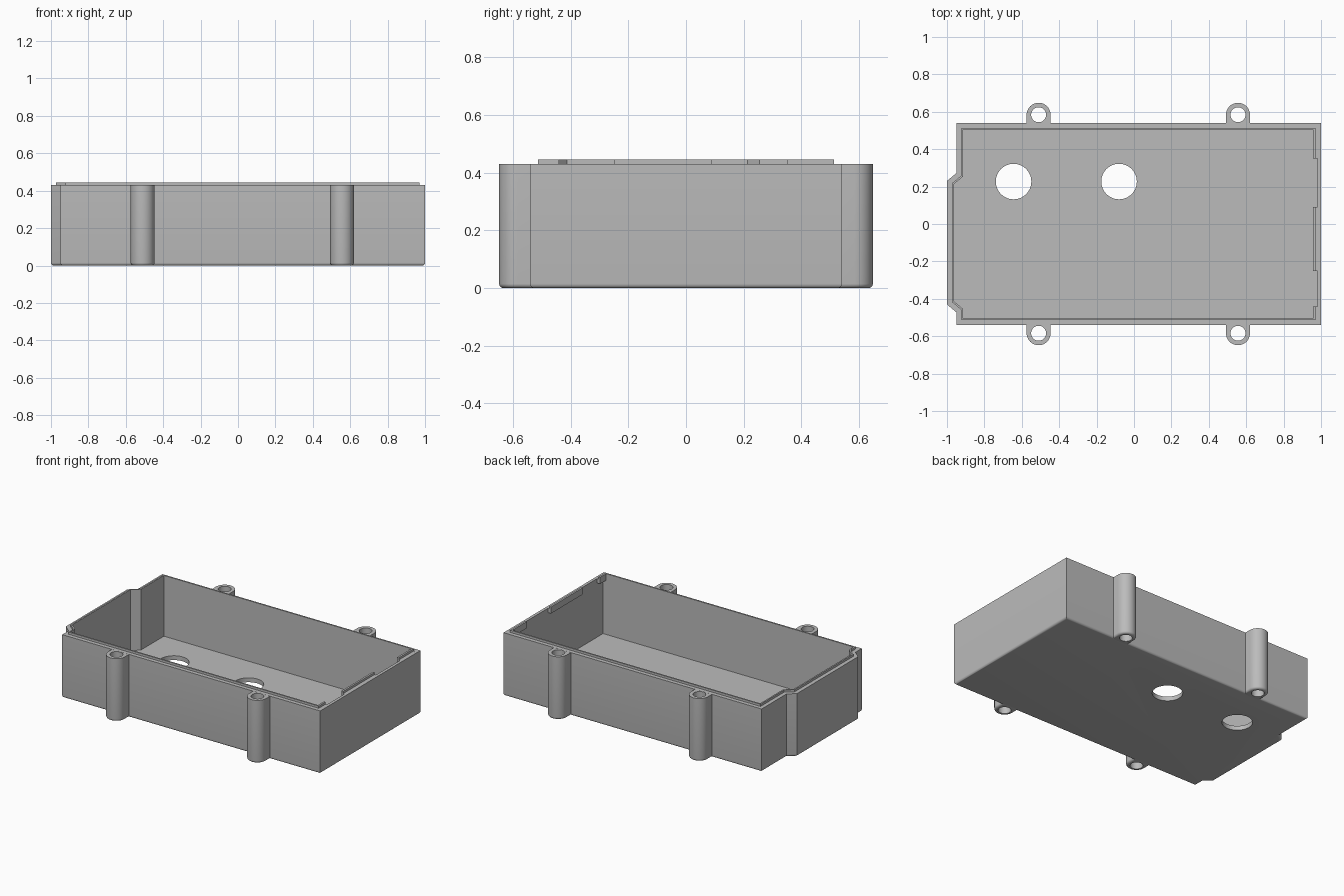
import bpy, bmesh, math
from mathutils import Vector

if "Cube" in bpy.data.objects:
    bpy.data.objects.remove(bpy.data.objects["Cube"])

GREY = bpy.data.materials.new("plain grey")
GREY.diffuse_color = (0.5, 0.5, 0.5, 1)
GREY.use_nodes = True
GREY.node_tree.nodes["Principled BSDF"].inputs["Base Color"].default_value = GREY.diffuse_color
RIM, TOP, FLOOR, FILLET = 0.43, 0.445, 0.03, 0.015


def finish(name, bm):
    bmesh.ops.recalc_face_normals(bm, faces=bm.faces)
    mesh = bpy.data.meshes.new(name)
    bm.to_mesh(mesh)
    bm.free()
    mesh.materials.append(GREY)
    ob = bpy.data.objects.new(name, mesh)
    bpy.context.collection.objects.link(ob)
    return ob


def inset(poly, dists):
    """Move each edge of a counter-clockwise outline inwards, with mitred corners."""
    n = len(poly)
    if not isinstance(dists, list):
        dists = [dists] * n
    out = []
    for i in range(n):
        p, q, r = (Vector(poly[(i + k) % n]) for k in (-1, 0, 1))
        a, b = (q - p).normalized(), (r - q).normalized()
        na, nb = Vector((-a.y, a.x)), Vector((-b.y, b.x))
        da, db = dists[i - 1], dists[i]
        det = na.x * nb.y - na.y * nb.x
        if abs(det) < 1e-6:
            out.append(q + na * da)
        else:
            out.append(q + Vector((da * nb.y - db * na.y, db * na.x - da * nb.x)) / det)
    return out


def stack(name, loops):
    """Skin a list of (outline, z) loops and cap both ends."""
    bm = bmesh.new()
    rings = [[bm.verts.new((p[0], p[1], z)) for p in poly] for poly, z in loops]
    for a, b in zip(rings, rings[1:]):
        for i in range(len(a)):
            j = (i + 1) % len(a)
            bm.faces.new((a[i], a[j], b[j], b[i]))
    bm.faces.new(rings[0][::-1])
    bm.faces.new(rings[-1])
    return finish(name, bm)


def rounded_base(poly, steps=5):
    loops = []
    for k in range(steps + 1):
        a = math.pi / 2 * k / steps
        loops.append((inset(poly, FILLET * (1 - math.sin(a))), FILLET * (1 - math.cos(a))))
    return loops


def box(name, x0, x1, y0, y1, z0, z1):
    poly = [(x0, y0), (x1, y0), (x1, y1), (x0, y1)]
    return stack(name, [(poly, z0), (poly, z1)])


# Tub: rounded base, outer wall, flat rim, inner wall, floor
outline = [(-0.95, -0.541), (1, -0.541), (1, 0.541), (-0.95, 0.541),
           (-0.95, 0.272), (-1, 0.23), (-1, -0.43), (-0.95, -0.472)]
inner_d = [0.037] * 8
inner_d[1] = 0.02
inner = inset(outline, inner_d)
tub = stack("tub", rounded_base(outline) + [(outline, RIM), (inner, RIM), (inner, FLOOR)])

# Screw bosses on the long sides
parts = [tub]
BX, BY, BR = (-0.51, 0.556), 0.584, 0.064
for s, side in ((1, "back"), (-1, "front")):
    for x, end in zip(BX, ("left", "right")):
        arc = [(x + BR * math.cos(math.pi * k / 24), BY + BR * math.sin(math.pi * k / 24))
               for k in range(25)]
        poly = arc + [(x - BR, 0.51), (x + BR, 0.51)]
        if s < 0:
            poly = [(px, -py) for px, py in poly][::-1]
        parts.append(stack(f"{side}_{end}_boss", rounded_base(poly) + [(poly, RIM - 0.0005)]))

# Cut the floor holes and the screw holes
holes = [(-0.644, 0.227, 0.095), (-0.08, 0.227, 0.095)]
holes += [(x, s * BY, 0.04) for x in BX for s in (1, -1)]
bm = bmesh.new()
for x, y, r in holes:
    geo = bmesh.ops.create_cone(bm, cap_ends=True, segments=48, radius1=r, radius2=r, depth=2)
    bmesh.ops.translate(bm, verts=geo["verts"], vec=(x, y, 0))
cutter = finish("hole_cutter", bm)
cutter.hide_render = True
for ob in parts:
    mod = ob.modifiers.new("holes", "BOOLEAN")
    mod.operation, mod.solver, mod.object = "DIFFERENCE", "EXACT", cutter
    bpy.context.view_layer.objects.active = ob
    bpy.ops.object.modifier_apply(modifier=mod.name)
bpy.data.objects.remove(cutter)

# Raised lip running round the rim, open at the right-hand side
LX0, LX1 = 0.957, 0.97
lip_out, lip_in = [0.027] * 8, [0.037] * 8
lip_out[1], lip_in[1] = 1 - LX1, 1 - LX0
order = [2, 3, 4, 5, 6, 7, 0, 1]
out_pts, in_pts = inset(outline, lip_out), inset(outline, lip_in)
lip_o = [(LX1, 0.35)] + [out_pts[i] for i in order] + [(LX1, -0.44)]
lip_i = [(LX0, 0.35)] + [in_pts[i] for i in order] + [(LX0, -0.44)]
bm = bmesh.new()
rows = [[bm.verts.new((p[0], p[1], z)) for p in pts]
        for pts, z in ((lip_o, RIM - 0.002), (lip_o, TOP), (lip_i, TOP), (lip_i, RIM - 0.002))]
for k in range(4):
    a, b = rows[k], rows[(k + 1) % 4]
    for i in range(len(a) - 1):
        bm.faces.new((a[i], a[i + 1], b[i + 1], b[i]))
for e in (0, -1):
    bm.faces.new([r[e] for r in rows])
parts.append(finish("rim_lip", bm))
parts.append(box("right_lip", LX0, LX1, -0.25, 0.09, RIM - 0.002, TOP))

# Ledges inside the right wall that carry the lip
for name, y0, y1 in (("back_ledge", 0.35, 0.51), ("middle_ledge", -0.25, 0.09),
                     ("front_ledge", -0.51, -0.44)):
    parts.append(box(name, LX0, 0.985, y0, y1, RIM - 0.03, RIM - 0.0003))

# Smooth the curved walls, keep corners sharp
for ob in parts:
    bpy.ops.object.select_all(action="DESELECT")
    ob.select_set(True)
    bpy.context.view_layer.objects.active = ob
    bpy.ops.object.shade_smooth_by_angle(angle=math.radians(30))
